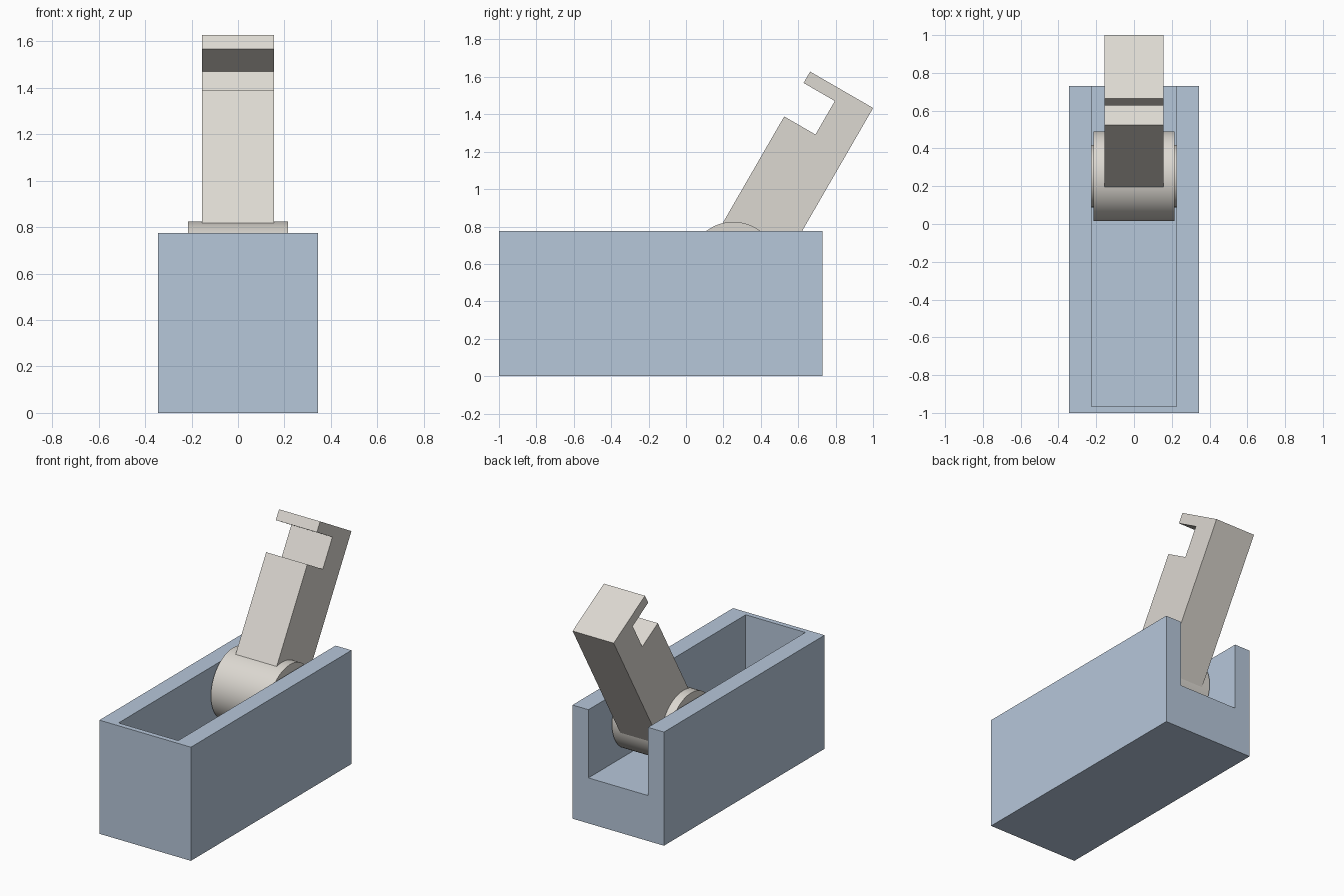
import bpy, bmesh, math
from mathutils import Vector, Matrix

cube = bpy.data.objects.get("Cube")
if cube:
    bpy.data.objects.remove(cube, do_unlink=True)


def material(name, rgb):
    mat = bpy.data.materials.new(name)
    mat.use_nodes = True
    mat.diffuse_color = (*rgb, 1)
    mat.node_tree.nodes["Principled BSDF"].inputs["Base Color"].default_value = (*rgb, 1)
    return mat


blue = material("dusty blue", (0.47, 0.57, 0.70))
cream = material("warm off-white", (0.72, 0.69, 0.64))


def add_object(name, bm, mat):
    bmesh.ops.recalc_face_normals(bm, faces=bm.faces)
    mesh = bpy.data.meshes.new(name)
    bm.to_mesh(mesh)
    bm.free()
    mesh.materials.append(mat)
    obj = bpy.data.objects.new(name, mesh)
    bpy.context.collection.objects.link(obj)
    return obj


def box(name, low, high, mat):
    low, high = Vector(low), Vector(high)
    bm = bmesh.new()
    bmesh.ops.create_cube(bm, size=1)
    bmesh.ops.scale(bm, vec=high - low, verts=bm.verts)
    bmesh.ops.translate(bm, vec=(low + high) / 2, verts=bm.verts)
    return add_object(name, bm, mat)


def cylinder_x(name, radius, half_width, centre, mat):
    bm = bmesh.new()
    bmesh.ops.create_cone(bm, cap_ends=True, segments=64, radius1=radius, radius2=radius,
                          depth=2 * half_width,
                          matrix=Matrix.Translation(centre) @ Matrix.Rotation(math.pi / 2, 4, "Y"))
    obj = add_object(name, bm, mat)
    bpy.ops.object.select_all(action="DESELECT")
    obj.select_set(True)
    bpy.context.view_layer.objects.active = obj
    bpy.ops.object.shade_smooth_by_angle(angle=math.radians(30))
    return obj


# Trough housing: closed at the front, open at the back and top
housing = box("housing", (-0.345, -1, 0), (0.345, 0.73, 0.775), blue)
cutter = box("housing_cutter", (-0.225, -0.965, 0.31), (0.225, 1, 1), blue)
cutter.hide_render = True
cutter.hide_set(True)
cut = housing.modifiers.new("cavity", "BOOLEAN")
cut.operation = "DIFFERENCE"
cut.solver = "EXACT"
cut.object = cutter
bpy.context.view_layer.objects.active = housing
bpy.ops.object.modifier_apply(modifier=cut.name)
bpy.data.objects.remove(cutter, do_unlink=True)

# Pivot drum and the narrower pin that meets the side walls
pivot = Vector((0, 0.253, 0.587))
cylinder_x("pivot_drum", 0.238, 0.215, pivot, cream)
cylinder_x("pivot_pin", 0.165, 0.23, pivot, cream)

# Lever: hooked profile (across, along) extruded in x, leaning back by 30 degrees
FRONT, BACK, INNER, TOP = -0.165, 0.224, 0.028, 1.107
profile = [(FRONT, 0), (BACK, 0), (BACK, TOP), (FRONT, TOP),
           (FRONT, TOP - 0.07), (INNER, TOP - 0.07), (INNER, 0.83), (FRONT, 0.83)]
bm = bmesh.new()
face = bm.faces.new([bm.verts.new((-0.155, a, h)) for a, h in profile])
side = bmesh.ops.extrude_face_region(bm, geom=[face])
bmesh.ops.translate(bm, vec=(0.31, 0, 0),
                    verts=[v for v in side["geom"] if isinstance(v, bmesh.types.BMVert)])
bmesh.ops.transform(bm, matrix=Matrix.Translation(pivot) @ Matrix.Rotation(math.radians(-30), 4, "X"),
                    verts=bm.verts)
add_object("lever", bm, cream)
